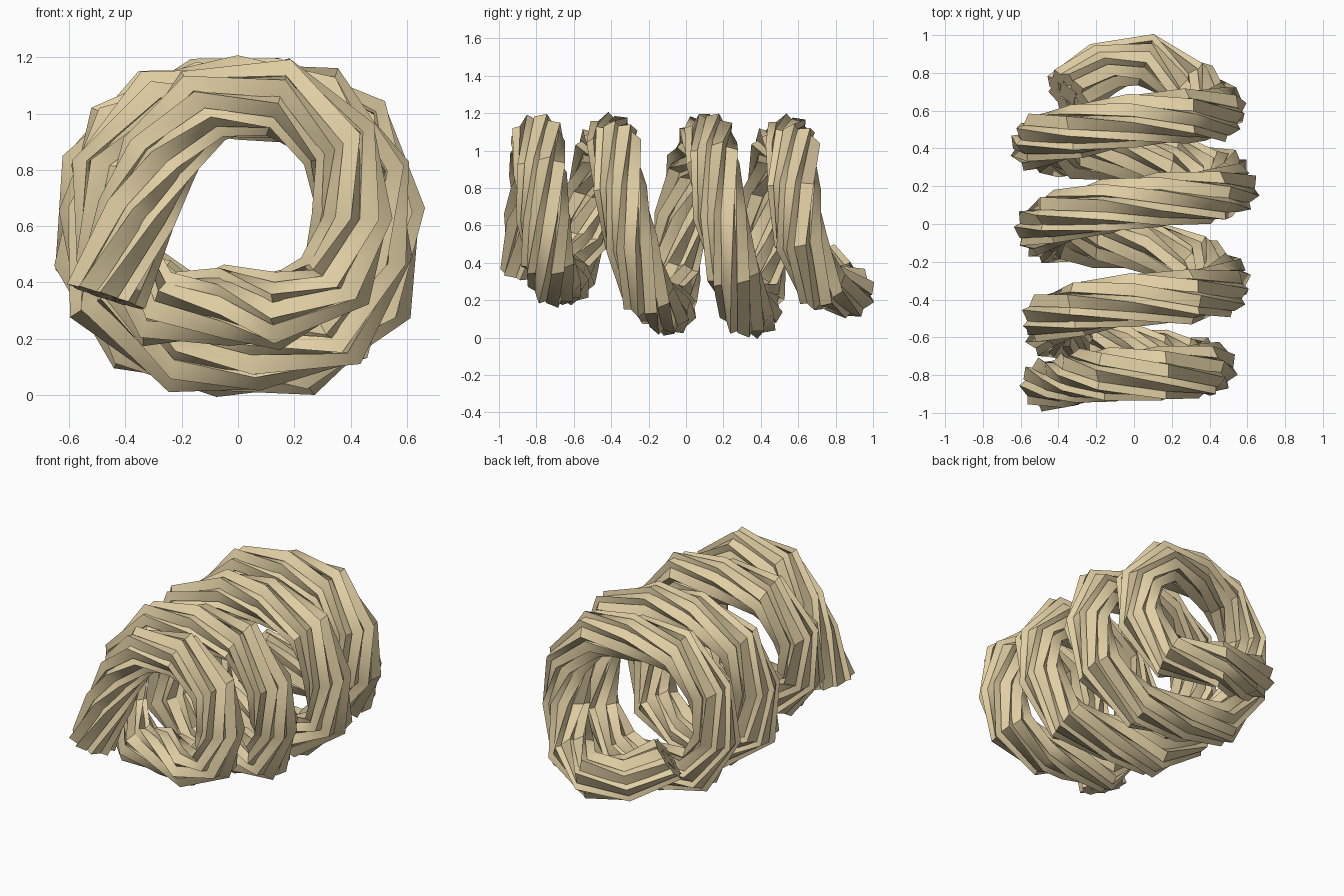
import bpy, bmesh, math
from mathutils import Vector

if "Cube" in bpy.data.objects:
    bpy.data.objects.remove(bpy.data.objects["Cube"])

tan = bpy.data.materials.new("rope tan")
tan.diffuse_color = (0.75, 0.62, 0.37, 1)
tan.use_nodes = True
tan.node_tree.nodes["Principled BSDF"].inputs["Base Color"].default_value = tan.diffuse_color

# Coil at each eighth of a turn (starting at the left, going over the top): radius and depth
RAD = [.36, .36, .48, .47, .40, .40, .26, .42, .47, .51, .45, .53, .47, .53, .44, .56,
       .49, .52, .43, .54, .52, .57, .46, .54, .53, .52, .44, .50, .46, .47, .34, .41, .42]
DEP = [-.83, -.80, -.80, -.78, -.76, -.73, -.67, -.63, -.54, -.46, -.40, -.38, -.33, -.21, -.09, -.08,
       -.03, .05, .12, .14, .19, .29, .37, .38, .43, .48, .55, .58, .57, .72, .92, .75, .55]
START, END, STEPS = -0.65, 31.3, 42
CENTRE_Z, TWIST = 0.61, 1.0


def lerp(table, q):
    i = max(0, min(len(table) - 2, math.floor(q)))
    return table[i] + (table[i + 1] - table[i]) * (q - i)


def path(q):
    a = q * math.pi / 4
    r = lerp(RAD, q) + (0.27 * -q if q < 0 else 0)
    return Vector((-math.cos(a) * r, lerp(DEP, q), CENTRE_Z + math.sin(a) * r))


# Frames along the coil: point, outward axis, front axis, twist angle
frames = []
for k in range(STEPS + 1):
    q = START + (END - START) * k / STEPS
    p = path(q)
    tangent = (path(min(q + .5, END)) - path(max(q - .5, START))).normalized()
    a = q * math.pi / 4
    out = Vector((-math.cos(a), 0, math.sin(a)))
    out = (out - tangent * out.dot(tangent)).normalized()
    front = tangent.cross(out)
    if front.y > 0:
        front = -front
    frames.append((p, out, front, TWIST * a))


def strand(name, radius, angle, half_r, half_t, tilt):
    """Square cord that winds round the coil path."""
    bm = bmesh.new()
    rings = []
    for p, out, front, tw in frames:
        phi = angle + tw
        u = out * math.cos(phi) + front * math.sin(phi)
        v = front * math.cos(phi) - out * math.sin(phi)
        ring = []
        for c in range(4):
            s = tilt + math.pi / 4 + c * math.pi / 2
            ring.append(bm.verts.new(p + u * (radius + half_r * 1.414 * math.cos(s))
                                     + v * half_t * 1.414 * math.sin(s)))
        rings.append(ring)
    for r0, r1 in zip(rings, rings[1:]):
        for c in range(4):
            d = (c + 1) % 4
            bm.faces.new((r0[c], r0[d], r1[d], r1[c]))
    bm.faces.new(rings[0])
    bm.faces.new(rings[-1])
    bmesh.ops.recalc_face_normals(bm, faces=bm.faces)
    me = bpy.data.meshes.new(name)
    bm.to_mesh(me)
    bm.free()
    me.materials.append(tan)
    ob = bpy.data.objects.new(name, me)
    bpy.context.collection.objects.link(ob)
    bpy.context.view_layer.objects.active = ob
    bpy.ops.object.select_all(action='DESELECT')
    ob.select_set(True)
    bpy.ops.object.shade_smooth_by_angle(angle=math.radians(50))


# Outer cords round a core
N = 9
for i in range(N):
    strand(f"rope_strand_{i + 1}", 0.099, i * 2 * math.pi / N, 0.035, 0.035, 0.4 + 0.15 * (i % 3))
strand("rope_core", 0.0, 0, 0.05, 0.05, 0)
